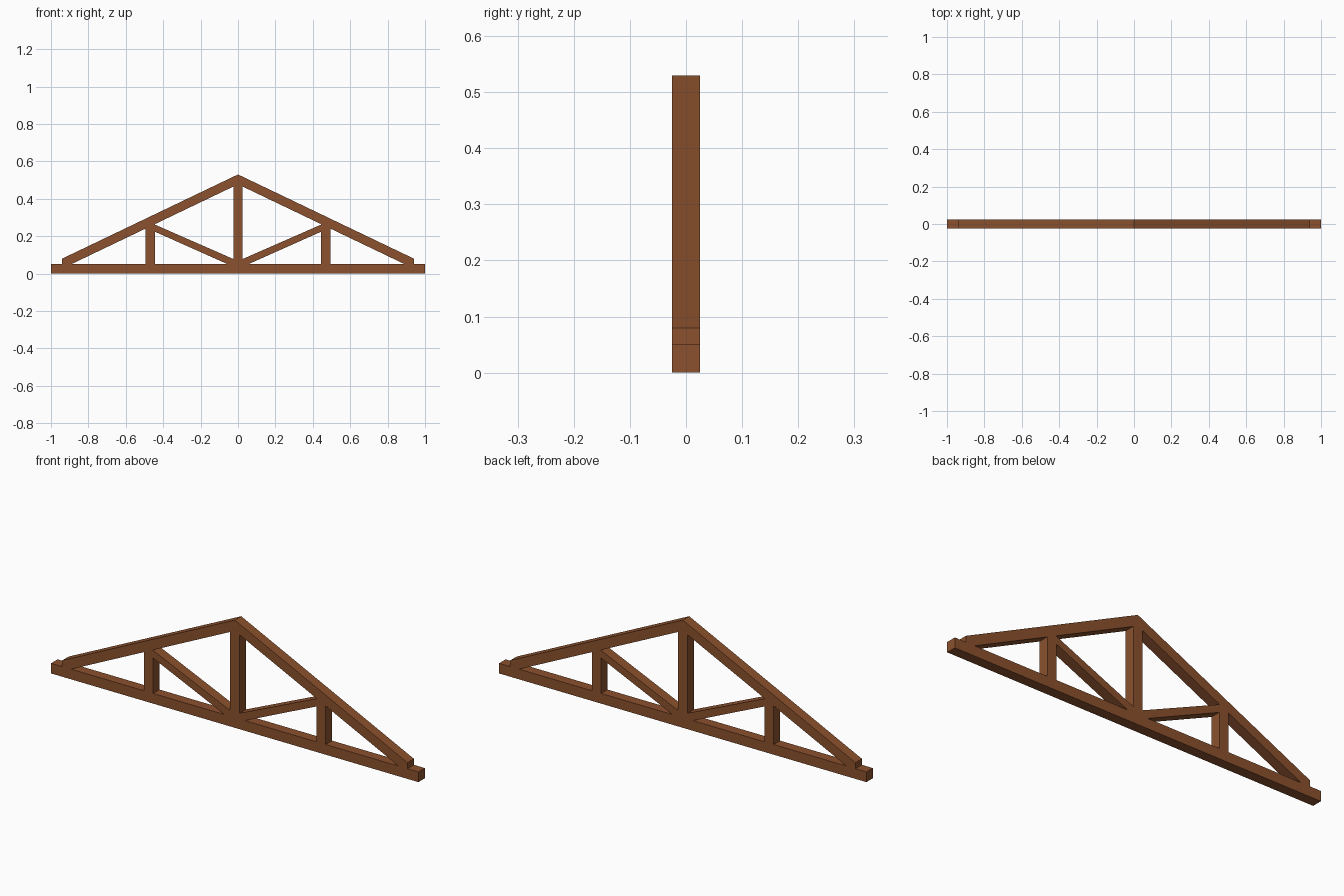
import bpy

if "Cube" in bpy.data.objects:
    bpy.data.objects.remove(bpy.data.objects["Cube"])

DEPTH = 0.05      # thickness of all timbers along y
SLOPE = 0.479     # roof pitch

wood = bpy.data.materials.new("brown wood")
wood.diffuse_color = (0.26, 0.083, 0.027, 1)
wood.use_nodes = True
wood.node_tree.nodes["Principled BSDF"].inputs["Base Color"].default_value = wood.diffuse_color


def timber(name, profile):
    """Extrude an x-z outline along y into a flat-sided timber."""
    n = len(profile)
    verts = [(x, y, z) for y in (-DEPTH / 2, DEPTH / 2) for x, z in profile]
    faces = [tuple(range(n)), tuple(range(2 * n - 1, n - 1, -1))]
    faces += [(i, i + n, (i + 1) % n + n, (i + 1) % n) for i in range(n)]
    mesh = bpy.data.meshes.new(name)
    mesh.from_pydata(verts, [], faces)
    mesh.materials.append(wood)
    obj = bpy.data.objects.new(name, mesh)
    bpy.context.collection.objects.link(obj)
    return obj


def mirrored_pair(name, profile):
    """One timber on each side of the centre."""
    timber("right_" + name, profile)
    timber("left_" + name, [(-x, z) for x, z in reversed(profile)])


def under(x):
    """Height of the rafter underside."""
    return 0.477 - SLOPE * x


# bottom chord and centre post
timber("bottom_chord", [(-1, 0), (1, 0), (1, 0.05), (-1, 0.05)])
timber("king_post", [(-0.025, 0.05), (0.025, 0.05), (0.025, under(0.025)),
                     (0, under(0)), (-0.025, under(0.025))])

# sloping rafters, mitred at the ridge and cut flat on the chord
heel = (0.477 - 0.05) / SLOPE
mirrored_pair("rafter", [(0, under(0)), (heel, 0.05), (0.94, 0.05),
                         (0.94, 0.08), (0, 0.53)])

# short side posts
mirrored_pair("side_post", [(0.445, 0.05), (0.495, 0.05),
                            (0.495, under(0.495)), (0.445, under(0.445))])

# diagonal braces from the king post foot to the side post heads
mirrored_pair("brace", [(0.025, 0.05), (0.055, 0.05), (0.445, 0.224),
                        (0.445, 0.262), (0.025, 0.078)])
